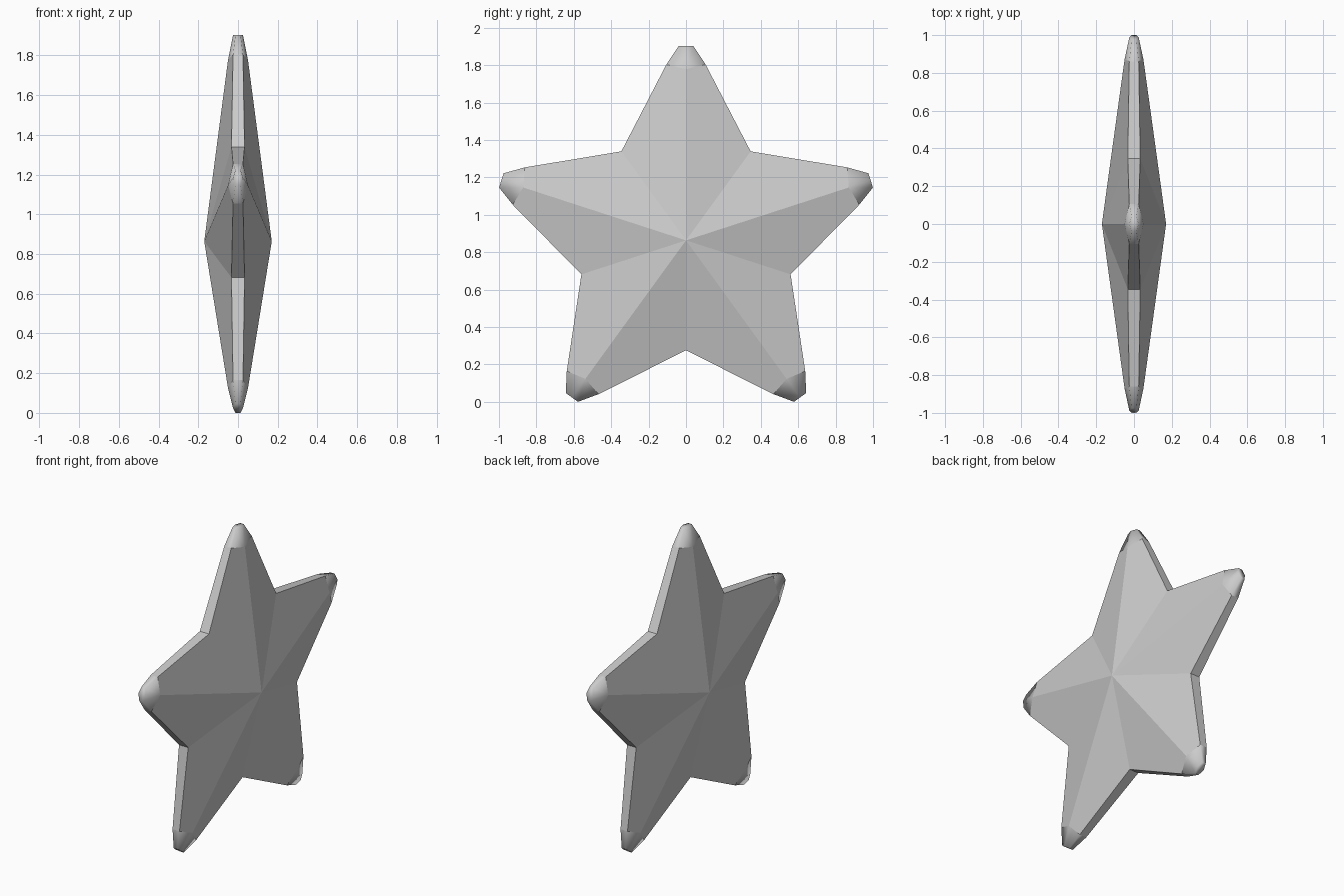
import bpy, bmesh, math

if "Cube" in bpy.data.objects:
    bpy.data.objects.remove(bpy.data.objects["Cube"])

CZ = 0.8635       # height of the star centre
INNER = 0.588     # radius of the notches between arms

bm = bmesh.new()


def vert(radial, side, x, ang):
    # radial = distance along the arm, side = offset across it, x = thickness
    y = radial * math.cos(ang) - side * math.sin(ang)
    z = radial * math.sin(ang) + side * math.cos(ang)
    return bm.verts.new((x, y, z + CZ))


def face(vs, smooth=False):
    f = bm.faces.new(vs)
    f.smooth = smooth
    return f


# Peaks and notches shared by all arms
peak = {s: vert(0, 0, s * 0.17, 0) for s in (1, -1)}
angs = [math.radians(90 + 72 * i) for i in range(5)]
notch = [{s: vert(INNER, 0, s * 0.033, a + math.radians(36)) for s in (1, -1)}
         for a in angs]

for i, a in enumerate(angs):
    notches = {1: notch[i], -1: notch[i - 1]}
    # Arm: ridge and side corners where the blunt tip begins
    ridge = {s: vert(0.915, 0, s * 0.05, a) for s in (1, -1)}
    corner = {t: {s: vert(0.94, t * 0.105, s * 0.025, a) for s in (1, -1)}
              for t in (1, -1)}
    # Small end of the tip
    end_mid = {s: vert(1.038, 0, s * 0.025, a) for s in (1, -1)}
    end = {t: {s: vert(1.038, t * 0.04, s * 0.013, a) for s in (1, -1)}
           for t in (1, -1)}
    for t in (1, -1):
        n, c, e = notches[t], corner[t], end[t]
        for s in (1, -1):
            face((peak[s], ridge[s], c[s], n[s]))
            face((ridge[s], end_mid[s], e[s], c[s]), True)
        face((n[1], c[1], c[-1], n[-1]))
        face((c[1], e[1], e[-1], c[-1]), True)
    face((end[1][1], end_mid[1], end[-1][1],
          end[-1][-1], end_mid[-1], end[1][-1]), True)

bmesh.ops.recalc_face_normals(bm, faces=bm.faces[:])
mesh = bpy.data.meshes.new("star")
bm.to_mesh(mesh)
bm.free()
star = bpy.data.objects.new("star", mesh)
bpy.context.collection.objects.link(star)
